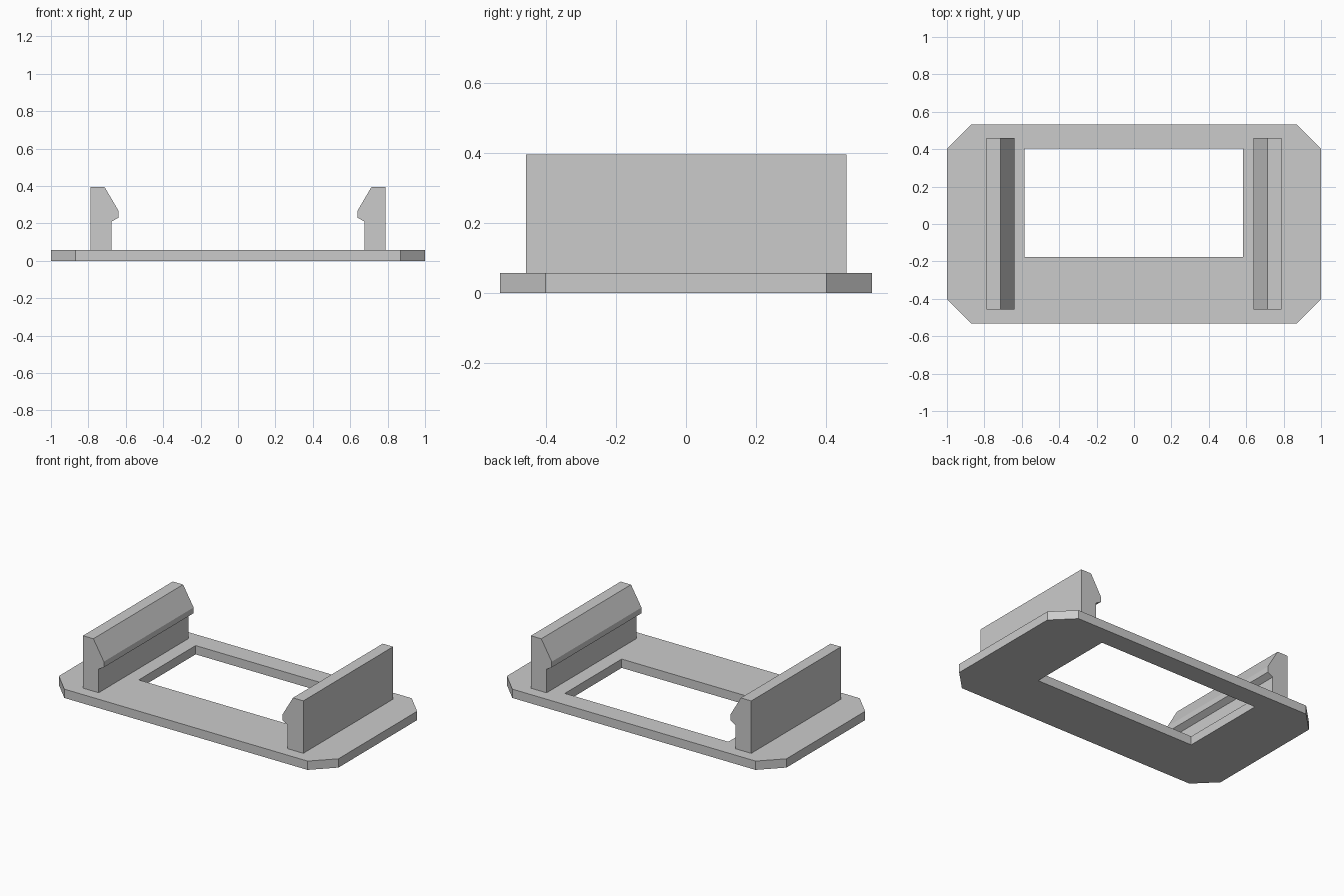
import bpy
import bmesh
from mathutils import Vector

if "Cube" in bpy.data.objects:
    bpy.data.objects.remove(bpy.data.objects["Cube"])

GREY = (0.6, 0.6, 0.6, 1.0)
grey = bpy.data.materials.new("plain_grey")
grey.use_nodes = True
grey.diffuse_color = GREY
grey.node_tree.nodes["Principled BSDF"].inputs["Base Color"].default_value = GREY

PLATE_TOP = 0.057


def finish(name, bm):
    """Turn a bmesh into a flat-shaded grey object."""
    bmesh.ops.recalc_face_normals(bm, faces=bm.faces)
    mesh = bpy.data.meshes.new(name)
    bm.to_mesh(mesh)
    bm.free()
    mesh.materials.append(grey)
    obj = bpy.data.objects.new(name, mesh)
    bpy.context.collection.objects.link(obj)
    return obj


def extrude(bm, offset):
    """Extrude every face along the offset, keeping the base as a cap."""
    result = bmesh.ops.extrude_face_region(bm, geom=bm.faces[:], use_keep_orig=True)
    verts = [g for g in result["geom"] if isinstance(g, bmesh.types.BMVert)]
    bmesh.ops.translate(bm, verts=verts, vec=offset)


def add_loop(bm, points):
    """Add a closed loop of edges on the ground."""
    verts = [bm.verts.new((x, y, 0)) for x, y in points]
    return [bm.edges.new((v, verts[i - 1])) for i, v in enumerate(verts)]


# Base plate: clipped corners and an off-centre rectangular window
bm = bmesh.new()
half_x, half_y, cut = 1.0, 0.532, 0.13
outline = [(half_x, half_y - cut), (half_x - cut, half_y),
           (cut - half_x, half_y), (-half_x, half_y - cut),
           (-half_x, cut - half_y), (cut - half_x, -half_y),
           (half_x - cut, -half_y), (half_x, cut - half_y)]
window = [(-0.586, -0.177), (0.584, -0.177), (0.584, 0.404), (-0.586, 0.404)]
edges = add_loop(bm, outline) + add_loop(bm, window)
bmesh.ops.triangle_fill(bm, use_beauty=True, edges=edges, normal=(0, 0, 1))
extrude(bm, Vector((0, 0, PLATE_TOP)))
finish("base_plate", bm)

# Snap clips: hooked profile in x and z, extruded along y, one on each side
clip_profile = [(0.788, PLATE_TOP), (0.788, 0.396), (0.714, 0.396),
                (0.639, 0.268), (0.639, 0.231), (0.676, 0.21),
                (0.676, PLATE_TOP)]
for name, side in (("left_clip", 1), ("right_clip", -1)):
    bm = bmesh.new()
    bm.faces.new([bm.verts.new((side * x, -0.458, z)) for x, z in clip_profile])
    extrude(bm, Vector((0, 0.917, 0)))
    finish(name, bm)
